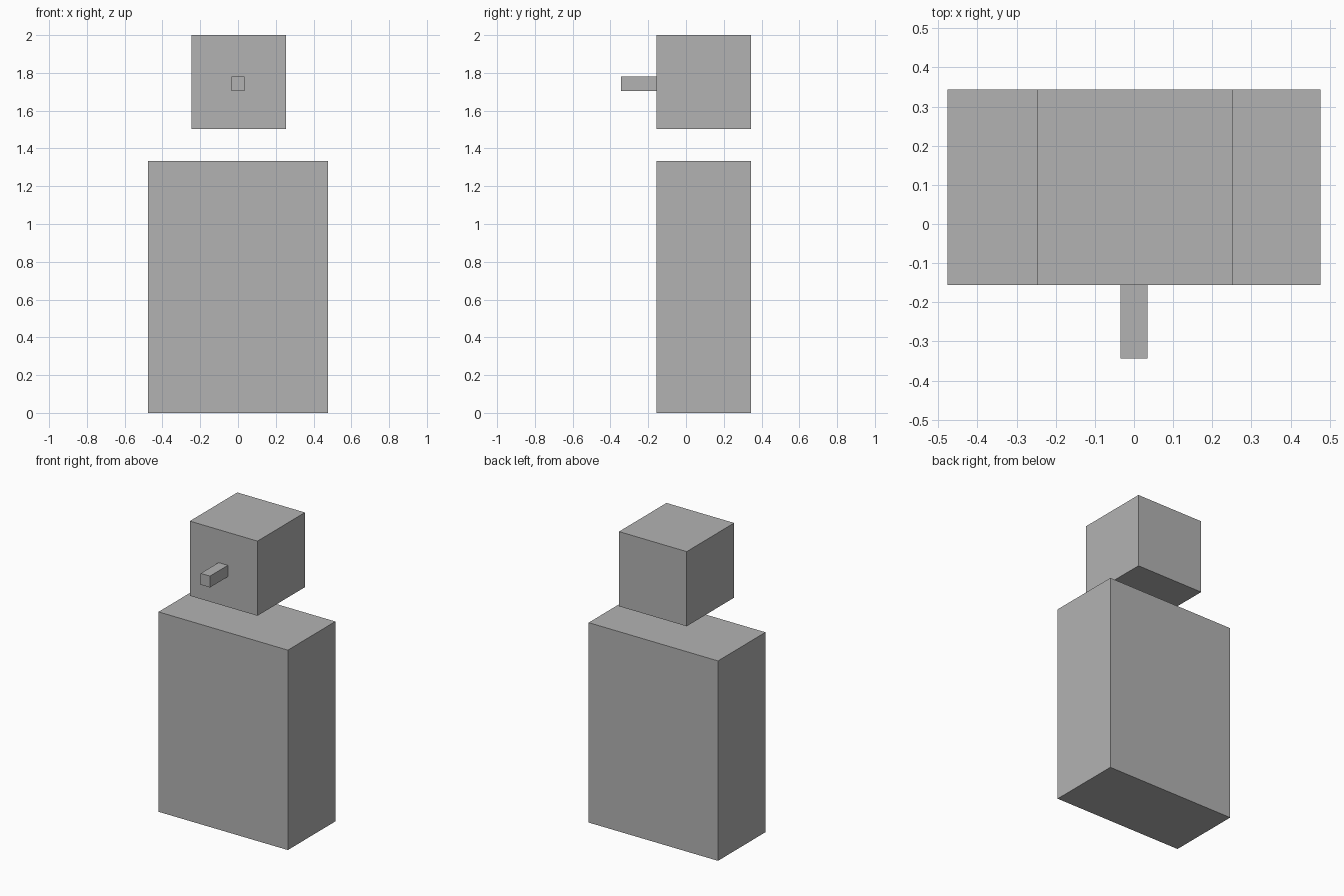
import bpy
from mathutils import Vector

default_cube = bpy.data.objects.get("Cube")
if default_cube:
    bpy.data.objects.remove(default_cube, do_unlink=True)

# Single plain grey for the whole figure
grey = bpy.data.materials.new("plain grey")
grey.use_nodes = True
colour = (0.45, 0.45, 0.45, 1)
grey.diffuse_color = colour
grey.node_tree.nodes["Principled BSDF"].inputs["Base Color"].default_value = colour


def box(name, low, high):
    """Add a flat-sided box between two opposite corners."""
    low, high = Vector(low), Vector(high)
    bpy.ops.mesh.primitive_cube_add(size=1, location=(low + high) / 2)
    part = bpy.context.object
    part.name = part.data.name = name
    for vertex in part.data.vertices:
        vertex.co *= high - low
    part.data.materials.append(grey)
    return part


FRONT, BACK = -0.156, 0.344

# Broad torso block
box("body", (-0.477, FRONT, 0), (0.477, BACK, 1.333))

# Head cube floating above the torso
box("head", (-0.246, FRONT, 1.502), (0.253, BACK, 2))

# Long nose projecting forward from the face
box("nose", (-0.034, -0.344, 1.704), (0.034, FRONT, 1.78))
